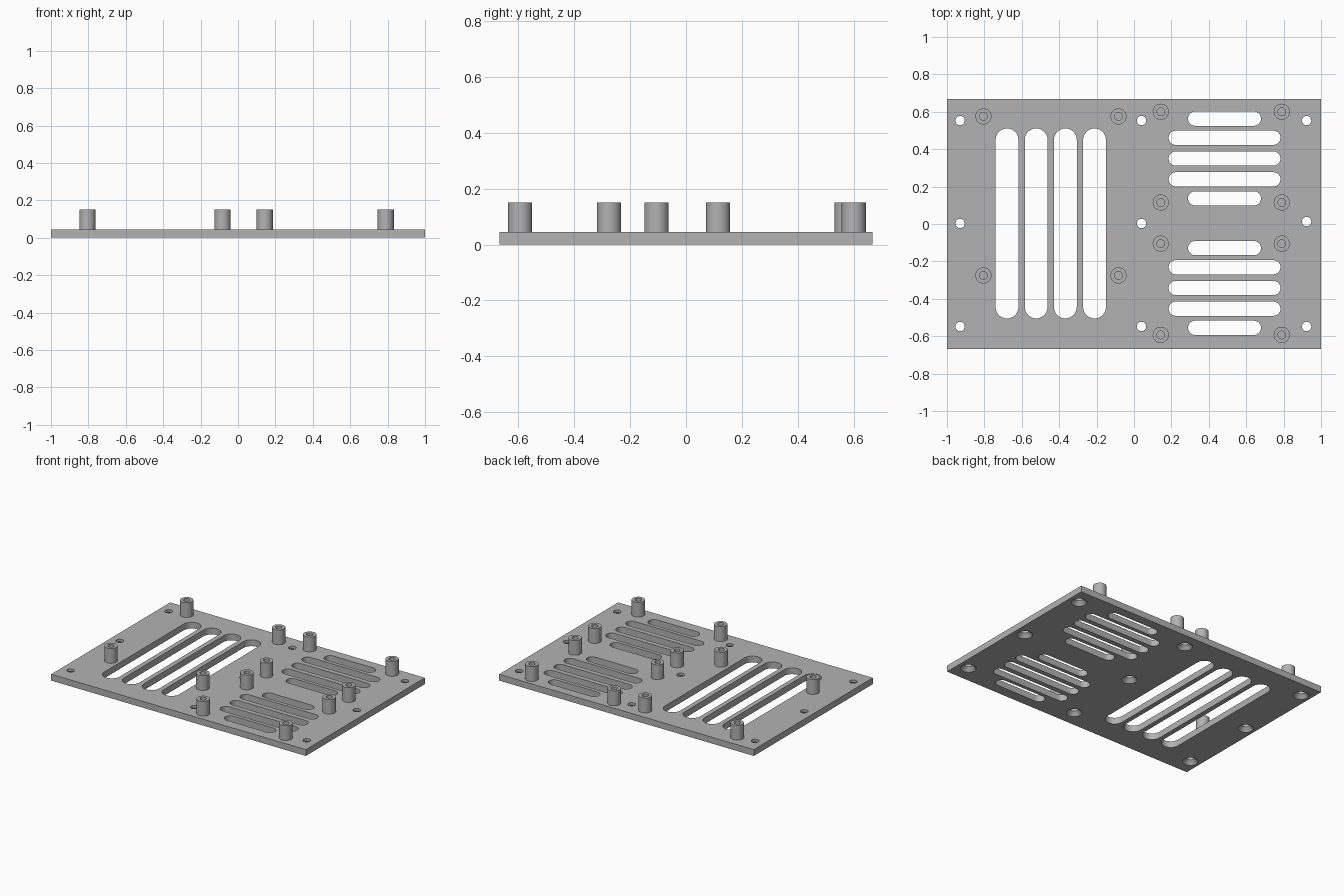
import bpy, bmesh
from math import pi, sin, cos, radians

if "Cube" in bpy.data.objects:
    bpy.data.objects.remove(bpy.data.objects["Cube"])

LENGTH, DEPTH, THICK, TOP = 2.0, 1.334, 0.045, 0.15

grey = bpy.data.materials.new("plain grey")
grey.use_nodes = True
colour = (0.45, 0.45, 0.45, 1)
grey.diffuse_color = colour
grey.node_tree.nodes["Principled BSDF"].inputs["Base Color"].default_value = colour


def add_object(name, bm):
    bmesh.ops.recalc_face_normals(bm, faces=bm.faces)
    mesh = bpy.data.meshes.new(name)
    bm.to_mesh(mesh)
    bm.free()
    mesh.materials.append(grey)
    obj = bpy.data.objects.new(name, mesh)
    bpy.context.collection.objects.link(obj)
    return obj


def smooth(obj):
    obj.data.shade_smooth()
    obj.data.set_sharp_from_angle(angle=radians(30))


def lathe(bm, x, y, profile, sides=32):
    """Closed solid of revolution from (radius, height) pairs, capped at both ends."""
    rings = [[bm.verts.new((x + r * cos(2 * pi * i / sides), y + r * sin(2 * pi * i / sides), z))
              for i in range(sides)] for r, z in profile]
    for low, high in zip(rings, rings[1:]):
        for i in range(sides):
            j = (i + 1) % sides
            bm.faces.new((low[i], low[j], high[j], high[i]))
    bm.faces.new(rings[0][::-1])
    bm.faces.new(rings[-1])


def slot(bm, x0, x1, y0, y1, steps=14):
    """Round-ended prism filling the given rectangle, along its longer side."""
    cx, cy = (x0 + x1) / 2, (y0 + y1) / 2
    w, h = x1 - x0, y1 - y0
    r, run = min(w, h) / 2, abs(w - h) / 2
    outline = []
    for end in (0, 1):
        for i in range(steps + 1):
            a = -pi / 2 + pi * i / steps + pi * end
            u, v = r * cos(a) + (run, -run)[end], r * sin(a)
            outline.append((cx + u, cy + v) if w > h else (cx - v, cy + u))
    face = bm.faces.new([bm.verts.new((px, py, -0.05)) for px, py in outline])
    side = bmesh.ops.extrude_face_region(bm, geom=[face])["geom"]
    verts = [g for g in side if isinstance(g, bmesh.types.BMVert)]
    bmesh.ops.translate(bm, verts=verts, vec=(0, 0, 0.15))


# Base plate
bm = bmesh.new()
bmesh.ops.create_cube(bm, size=1)
bmesh.ops.scale(bm, verts=bm.verts, vec=(LENGTH, DEPTH, THICK))
bmesh.ops.translate(bm, verts=bm.verts, vec=(0, 0, THICK / 2))
plate = add_object("base_plate", bm)

# Cutter: long vent slots on the right half
bm = bmesh.new()
for x in (-0.679, -0.523, -0.367, -0.211):
    slot(bm, x - 0.061, x + 0.061, -0.505, 0.511)

# Cutter: two groups of five cross slots on the left half
for centre in (0.35, -0.342):
    for offset, half in ((-0.213, 0.195), (-0.111, 0.299), (0, 0.299), (0.111, 0.299), (0.213, 0.195)):
        y = centre + offset
        slot(bm, 0.484 - half, 0.484 + half, y - 0.038, y + 0.038)

# Cutter: screw holes, countersunk from below
for x in (-0.93, 0.04, 0.923):
    for y in (-0.548, 0.003, 0.553):
        if x > 0.9 and abs(y) < 0.1:
            y = 0.013
        lathe(bm, x, y, [(0.05, -0.02), (0.05, 0), (0.025, 0.027), (0.025, 0.08)])
cutter = add_object("hole_cutter", bm)
cutter.hide_render = True

cut = plate.modifiers.new("holes", "BOOLEAN")
cut.operation, cut.solver, cut.object = "DIFFERENCE", "EXACT", cutter
graph = bpy.context.evaluated_depsgraph_get()
cut_mesh = bpy.data.meshes.new_from_object(plate.evaluated_get(graph))
plate.modifiers.clear()
plate.data = cut_mesh
bpy.data.objects.remove(cutter)
smooth(plate)

# Standoffs with blind screw holes
places = [(x, y) for x in (-0.805, -0.083) for y in (-0.275, 0.575)]
places += [(x, y) for x in (0.143, 0.79) for y in (-0.593, -0.105, 0.115, 0.6)]
for n, (x, y) in enumerate(places, 1):
    bm = bmesh.new()
    lathe(bm, x, y, [(0.043, THICK - 0.005), (0.043, TOP), (0.021, TOP), (0.021, THICK + 0.002)])
    smooth(add_object(f"standoff_{n}", bm))
